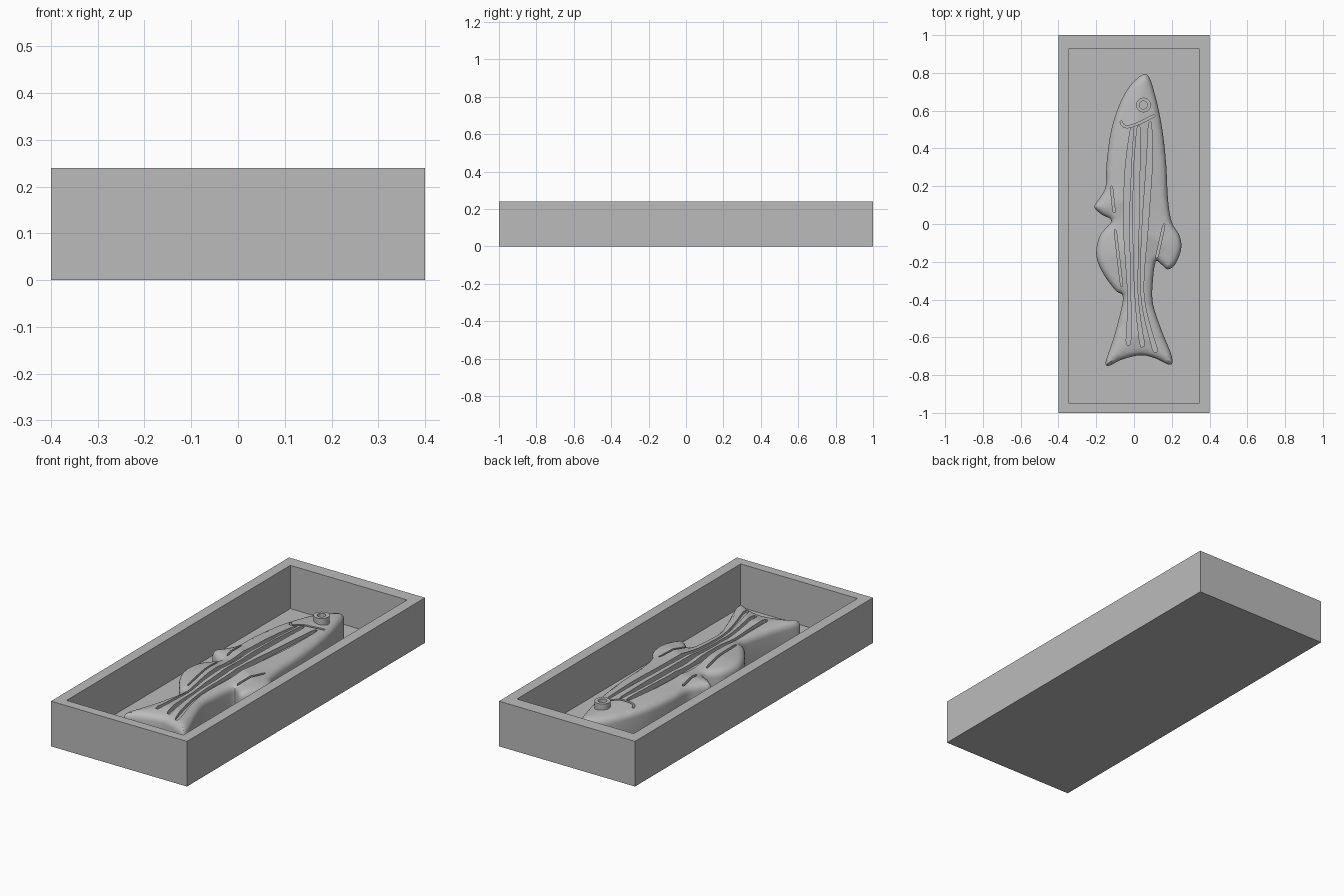
import bpy, bmesh, math
from mathutils import Vector
from mathutils.geometry import delaunay_2d_cdt, intersect_point_line

FLOOR = 0.01
old = bpy.data.objects.get("Cube")
if old:
    bpy.data.objects.remove(old, do_unlink=True)

grey = bpy.data.materials.new("plain_grey")
grey.use_nodes = True
grey.diffuse_color = (0.5, 0.5, 0.5, 1)
grey.node_tree.nodes["Principled BSDF"].inputs["Base Color"].default_value = grey.diffuse_color


def make_object(name, bm):
    bmesh.ops.recalc_face_normals(bm, faces=bm.faces)
    mesh = bpy.data.meshes.new(name)
    bm.to_mesh(mesh)
    bm.free()
    mesh.materials.append(grey)
    obj = bpy.data.objects.new(name, mesh)
    bpy.context.collection.objects.link(obj)
    return obj


def spline(points, closed, steps):
    """Smooth path through points given in hundredths of a unit."""
    pts = [Vector(p) / 100 for p in points]
    n = len(pts)
    pick = lambda i: pts[i % n] if closed else pts[max(0, min(n - 1, i))]
    path = []
    for i in range(n if closed else n - 1):
        a, b, c, d = (pick(i + k) for k in (-1, 0, 1, 2))
        for s in range(steps):
            t = s / steps
            path.append(b + (c - a) * t / 2 + (a - b * 2.5 + c * 2 - d / 2) * t * t
                        + (b * 3 - a - c * 3 + d) * t ** 3 / 2)
    return path if closed else path + [pts[-1]]


def sink_face(bm, face, z):
    """Push a face straight down to a height, leaving vertical walls."""
    new = bmesh.ops.extrude_discrete_faces(bm, faces=[face])["faces"][0]
    for v in new.verts:
        v.co.z = z


def top_face(bm):
    bm.faces.ensure_lookup_table()
    return max(bm.faces, key=lambda f: f.calc_center_median().z)


# Tray: a block with a deep rectangular pocket
bm = bmesh.new()
bmesh.ops.create_cube(bm, size=1)
for v in bm.verts:
    v.co = (v.co.x * 0.8, v.co.y * 2, (v.co.z + 0.5) * 0.24)
pocket = top_face(bm)
bmesh.ops.inset_individual(bm, faces=[pocket], thickness=0.08)
for v in pocket.verts:
    v.co.y = 0.93 if v.co.y > 0 else -0.95
sink_face(bm, pocket, FLOOR)
make_object("tray", bm)

# Fish outline, clockwise from the nose
outline = spline([
    (7, 79), (11.5, 67), (15, 50), (17, 32), (18, 13), (20, 1), (24, -6), (25, -13),
    (22, -21), (18, -24), (14, -21), (11.5, -20), (10, -30), (10, -42), (14.5, -56),
    (20, -70), (19, -74.5), (11, -71), (3, -69.5), (-7, -72), (-13, -75), (-15, -73),
    (-11, -61), (-7, -46), (-6, -38), (-10, -35), (-17, -25), (-20, -16), (-18, -6),
    (-12, 1.5), (-17, 5), (-21, 9), (-18, 14), (-15, 20), (-14.5, 32), (-12, 50),
    (-6.5, 66), (0, 75.5)], True, 5)
count = len(outline)
sides = [(outline[i - 1], outline[i]) for i in range(count)]


def edge_distance(p):
    best = 9
    for a, b in sides:
        near, t = intersect_point_line(p, a, b)
        t = max(0, min(1, t))
        best = min(best, (a.lerp(b, t) - p).length)
    return best


def inside(p):
    hit = False
    for a, b in sides:
        if (a.y > p.y) != (b.y > p.y) and p.x < a.x + (p.y - a.y) * (b.x - a.x) / (b.y - a.y):
            hit = not hit
    return hit


def surface_height(d):
    """Rounded rim, then a gentle dome."""
    rim = 1 - min(d / 0.03, 1)
    return 0.12 + 0.03 * math.sqrt(1 - rim * rim) + 0.025 * min(d / 0.14, 1)


# Fish body: rim rings and an inner grid, triangulated and raised
points = list(outline)
for offset in (0.003, 0.009, 0.018):
    for i in range(count):
        run = (outline[(i + 1) % count] - outline[i - 1]).normalized()
        p = outline[i] + Vector((run.y, -run.x)) * offset
        if inside(p) and edge_distance(p) > offset * 0.9:
            points.append(p)
step = 0.015
for i in range(-18, 19):
    for j in range(-52, 54):
        p = Vector((i, j)) * step
        if inside(p) and edge_distance(p) > 0.026:
            points.append(p)
loop = [(i, (i + 1) % count) for i in range(count)]
flat, _, tris, *_ = delaunay_2d_cdt(points, loop, [], 1, 1e-5)
bm = bmesh.new()
verts = [bm.verts.new((p.x, p.y, surface_height(edge_distance(p)))) for p in flat]
for tri in tris:
    bm.faces.new([verts[i] for i in tri])
rim_edges = [e for e in bm.edges if e.is_boundary]
wall = bmesh.ops.extrude_edge_only(bm, edges=rim_edges)["geom"]
for v in wall:
    if isinstance(v, bmesh.types.BMVert):
        v.co.z = FLOOR - 0.004
bmesh.ops.contextual_create(bm, geom=[e for e in wall if isinstance(e, bmesh.types.BMEdge) and e.is_boundary])
fish = make_object("fish", bm)


# Grooves: tapered ribbons cut into the back, gill and fins
def add_groove(bm, path, widths, floor):
    line = spline(path, False, 8)
    last = len(line) - 1
    left, right = [], []
    for i, p in enumerate(line):
        run = (line[min(i + 1, last)] - line[max(i - 1, 0)]).normalized()
        t = i / last * (len(widths) - 1)
        k = min(int(t), len(widths) - 2)
        half = (widths[k] + (widths[k + 1] - widths[k]) * (t - k)) / 200
        if i in (0, last):
            half *= 0.5
        side = Vector((-run.y, run.x)) * half
        left.append(p + side)
        right.append(p - side)
    ring = left + right[::-1]
    base = bm.faces.new([bm.verts.new((p.x, p.y, floor)) for p in ring])
    top = bmesh.ops.extrude_face_region(bm, geom=[base])["geom"]
    for v in top:
        if isinstance(v, bmesh.types.BMVert):
            v.co.z = 0.3


bm = bmesh.new()
stripe, slot = (1.5, 3.2, 3.2, 1.4, 2.6), (1.2, 1.2)
for path in ([(-1, 51), (-3, 30), (-4, 0), (-2.5, -38), (-3, -64)],
             [(2.5, 52), (1.5, 30), (1, 0), (1.3, -38), (4.5, -65)],
             [(8.5, 54), (8, 30), (6, 0), (4.5, -38), (11.5, -68)]):
    add_groove(bm, path, stripe, 0.145)
for path in ([(-7, 54.5), (-5.5, 52), (-2, 51.7), (4, 54), (11, 57.5)],
             [(-12, 20), (-10.5, 6)], [(-10, -3), (-6.5, -33)], [(16, 0), (12, -18)]):
    add_groove(bm, path, slot, 0.138)
cutter = make_object("groove_cutter", bm)
cutter.hide_render = True

bpy.ops.object.select_all(action='DESELECT')
bpy.context.view_layer.objects.active = fish
fish.select_set(True)
cut = fish.modifiers.new("grooves", 'BOOLEAN')
cut.operation, cut.solver, cut.object = 'DIFFERENCE', 'EXACT', cutter
bpy.ops.object.modifier_apply(modifier=cut.name)
bpy.data.objects.remove(cutter, do_unlink=True)
bpy.ops.object.shade_smooth_by_angle(angle=math.radians(35))

# Eye: a short raised ring
bm = bmesh.new()
bmesh.ops.create_cone(bm, cap_ends=True, segments=32, radius1=0.039, radius2=0.039, depth=0.06)
bmesh.ops.translate(bm, verts=bm.verts, vec=(0.05, 0.63, 0.165))
pupil = top_face(bm)
bmesh.ops.inset_individual(bm, faces=[pupil], thickness=0.018)
sink_face(bm, pupil, 0.175)
eye = make_object("eye", bm)
bpy.ops.object.select_all(action='DESELECT')
bpy.context.view_layer.objects.active = eye
eye.select_set(True)
bpy.ops.object.shade_smooth_by_angle(angle=math.radians(35))
